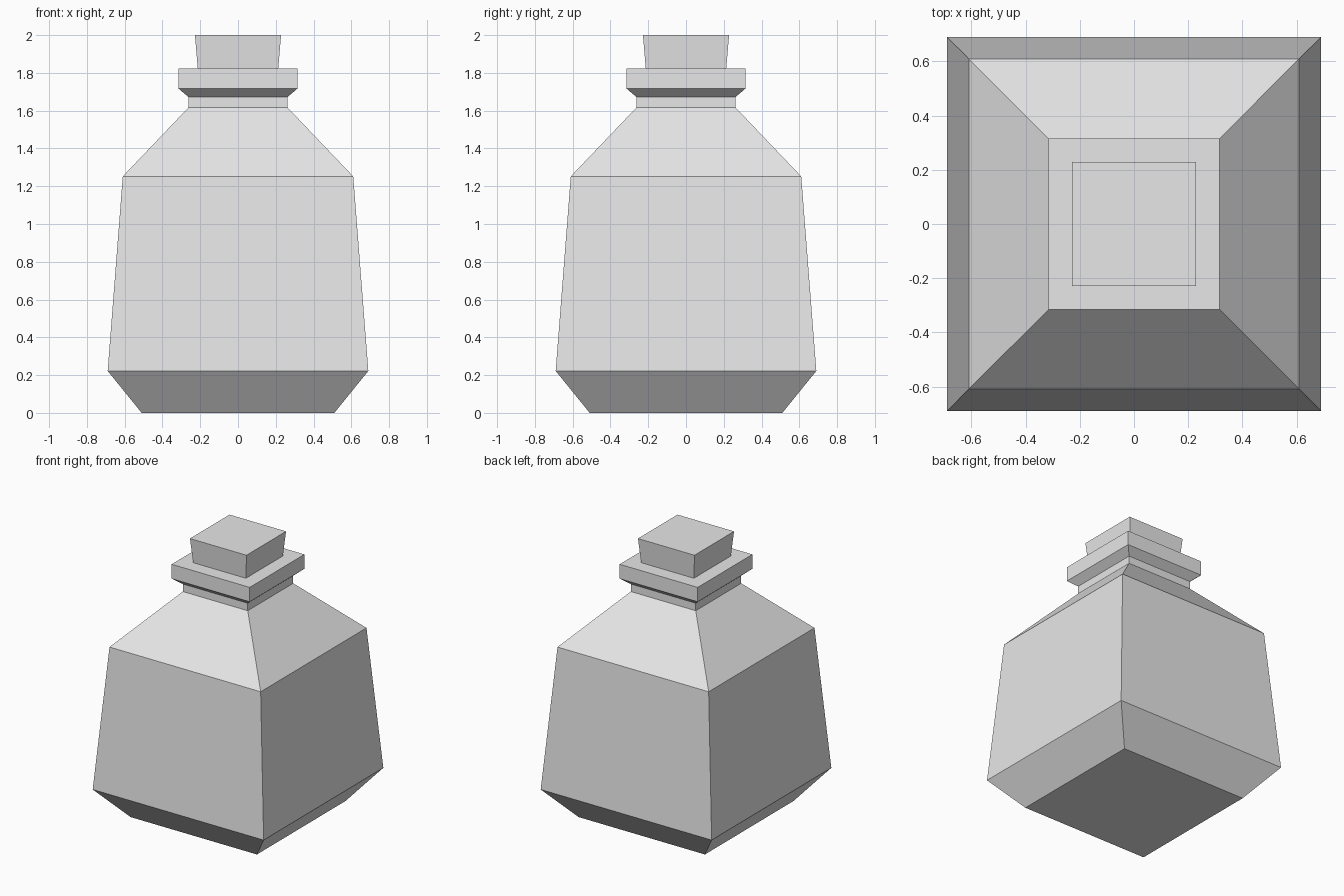
import bpy
import bmesh

if "Cube" in bpy.data.objects:
    bpy.data.objects.remove(bpy.data.objects["Cube"])

grey = bpy.data.materials.new("plain grey")
grey.diffuse_color = (0.8, 0.8, 0.8, 1)
grey.use_nodes = True
grey.node_tree.nodes["Principled BSDF"].inputs["Base Color"].default_value = grey.diffuse_color


def square_stack(name, profile):
    """Closed solid from square rings given as (half width, height)."""
    bm = bmesh.new()
    rings = [[bm.verts.new((sx * r, sy * r, z))
              for sx, sy in ((-1, -1), (1, -1), (1, 1), (-1, 1))]
             for r, z in profile]
    for low, high in zip(rings, rings[1:]):
        for i in range(4):
            j = (i + 1) % 4
            bm.faces.new((low[i], low[j], high[j], high[i]))
    bm.faces.new(rings[0][::-1])
    bm.faces.new(rings[-1])
    bmesh.ops.recalc_face_normals(bm, faces=bm.faces[:])
    mesh = bpy.data.meshes.new(name)
    bm.to_mesh(mesh)
    bm.free()
    mesh.materials.append(grey)
    obj = bpy.data.objects.new(name, mesh)
    bpy.context.collection.objects.link(obj)
    return obj


# Bottle: tapered foot, body, shoulders, neck and flared lip
square_stack("bottle", [
    (0.51, 0.0), (0.69, 0.222), (0.61, 1.252),
    (0.262, 1.617), (0.262, 1.672), (0.315, 1.717), (0.315, 1.822)])

# Stopper: widens upward, slightly sunk into the lip
square_stack("stopper", [(0.211, 1.80), (0.228, 2.0)])
